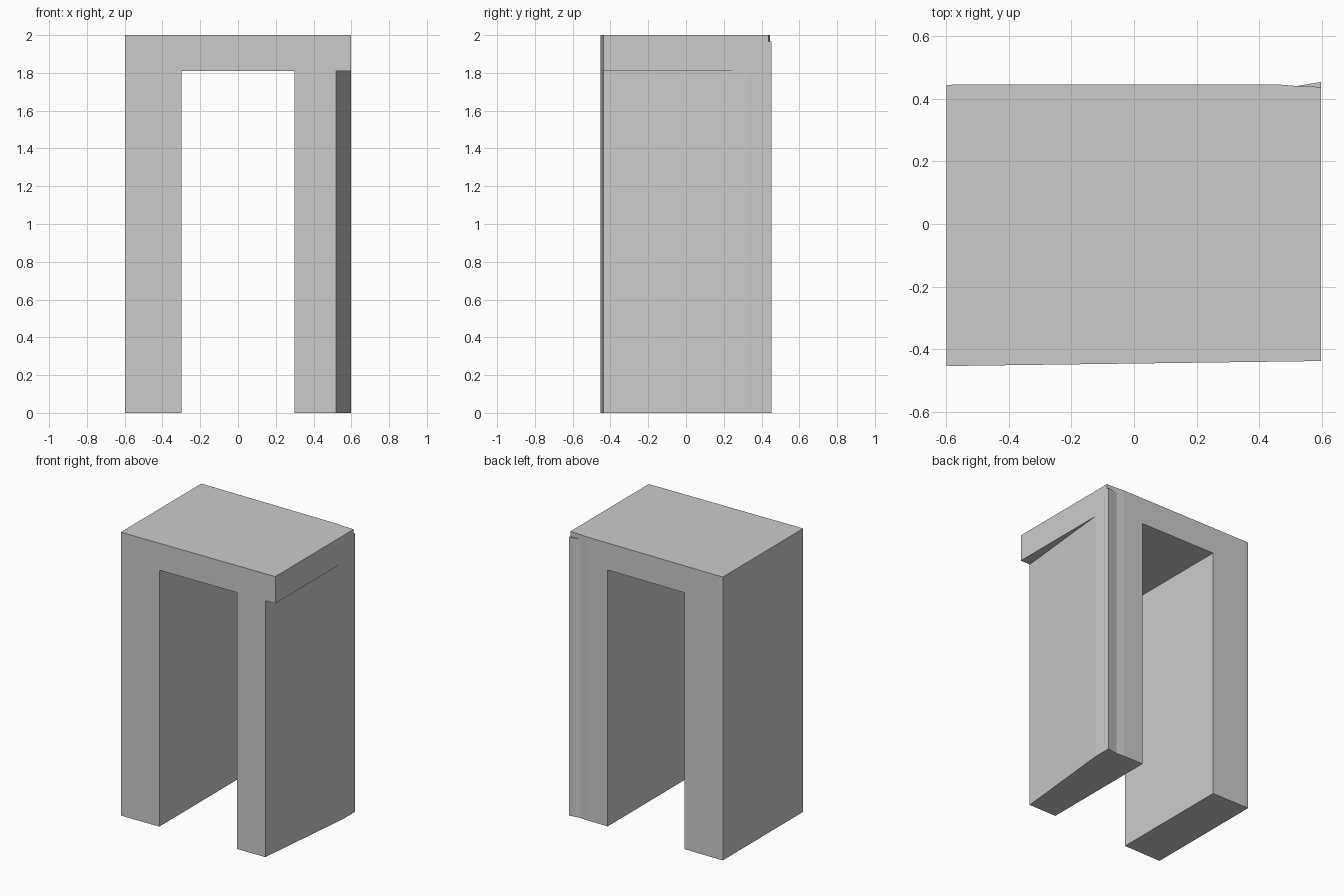
import bpy
import bmesh

if "Cube" in bpy.data.objects:
    bpy.data.objects.remove(bpy.data.objects["Cube"])


def prism(name, outline, z0, z1):
    """Extrude a counter-clockwise plan outline from z0 to z1."""
    bm = bmesh.new()
    base = bm.faces.new([bm.verts.new((x, y, z0)) for x, y in outline])
    top = bmesh.ops.extrude_face_region(bm, geom=[base])["geom"]
    verts = [v for v in top if isinstance(v, bmesh.types.BMVert)]
    bmesh.ops.translate(bm, verts=verts, vec=(0, 0, z1 - z0))
    bmesh.ops.recalc_face_normals(bm, faces=bm.faces[:])
    mesh = bpy.data.meshes.new(name)
    bm.to_mesh(mesh)
    bm.free()
    obj = bpy.data.objects.new(name, mesh)
    bpy.context.collection.objects.link(obj)
    return obj


def carve(target, cutter):
    """Subtract a cutter, apply the result and remove the cutter."""
    cutter.hide_render = True
    mod = target.modifiers.new("cut", 'BOOLEAN')
    mod.operation = 'DIFFERENCE'
    mod.solver = 'EXACT'
    mod.object = cutter
    bpy.context.view_layer.objects.active = target
    bpy.ops.object.modifier_apply(modifier=mod.name)
    bpy.data.objects.remove(cutter, do_unlink=True)


# Gateway block with its slightly skewed front and flared back right corner
arch = prism("stone_archway", [
    (-0.598, -0.453), (0.597, -0.437), (0.597, 0.453), (0.52, 0.440),
    (0.46, 0.445), (-0.57, 0.445), (-0.598, 0.443)], 0, 2)

# Doorway opening
carve(arch, prism("doorway_cutter", [
    (-0.3, -0.7), (0.3, -0.7), (0.3, 0.7), (-0.3, 0.7)], -0.2, 1.81))

# Tapered outer side of the right leg, under the lintel
carve(arch, prism("side_taper_cutter", [
    (0.5035, -0.6), (0.7, -0.6), (0.7, 0.32), (0.597, 0.32)], -0.2, 1.81))

# Lintel corner set back above the flare
carve(arch, prism("corner_cutter", [
    (0.52, 0.440), (0.597, 0.437), (0.7, 0.433), (0.7, 0.6), (0.52, 0.6)],
    1.965, 2.2))
